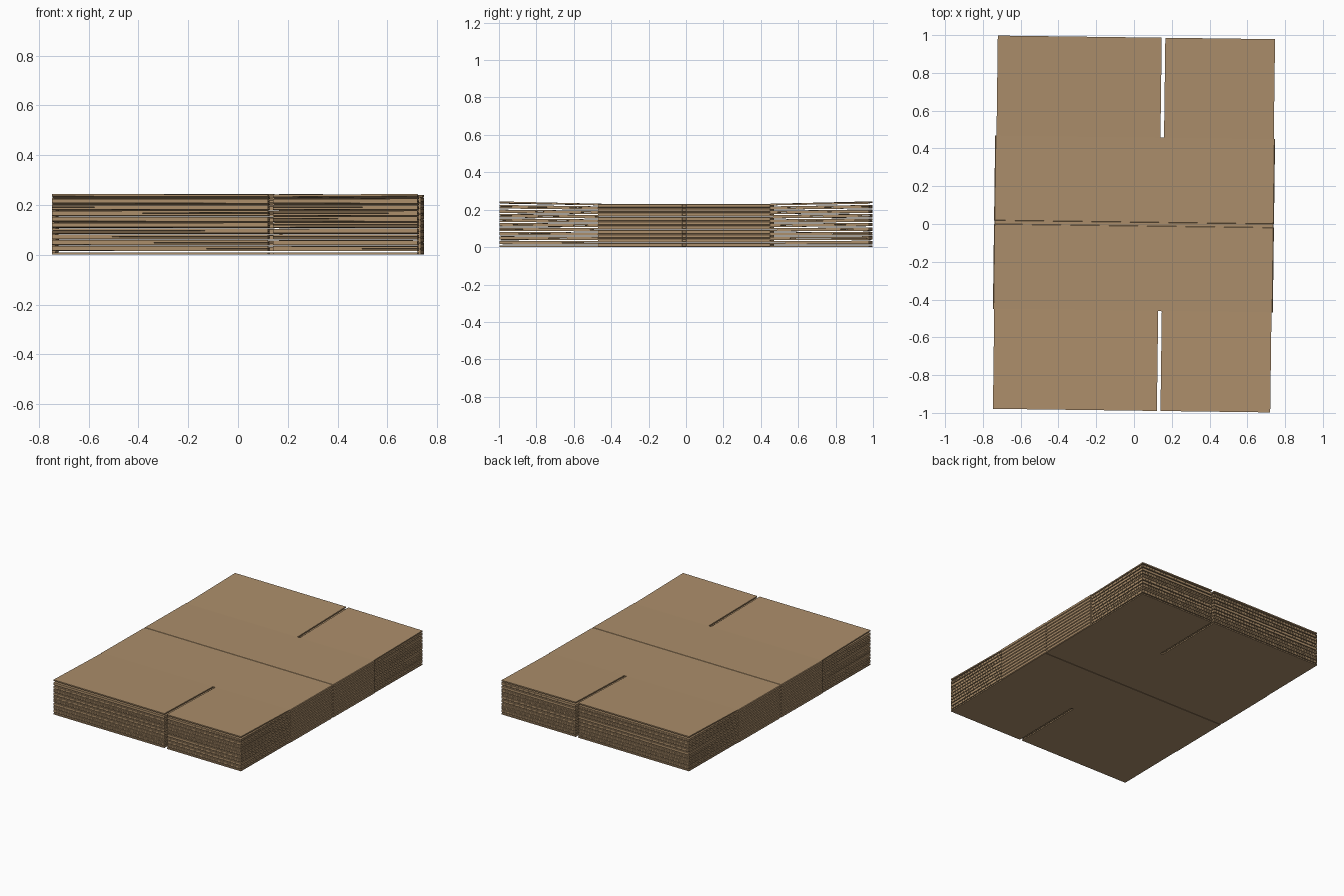
import bpy, bmesh, math, random

if "Cube" in bpy.data.objects:
    bpy.data.objects.remove(bpy.data.objects["Cube"])

random.seed(4)
BOXES = 10
PITCH = 0.0232        # height of one flattened box
T = 0.0085            # card thickness
HW, HL, FOLD = 0.734, 0.988, 0.46
SLIT = (0.134, 0.153)
YAW = -0.0130

card = bpy.data.materials.new("cardboard")
card.diffuse_color = (0.41, 0.27, 0.145, 1)
card.use_nodes = True
card.node_tree.nodes["Principled BSDF"].inputs["Base Color"].default_value = card.diffuse_color


def finish(bm, name):
    bmesh.ops.recalc_face_normals(bm, faces=bm.faces)
    mesh = bpy.data.meshes.new(name)
    bm.to_mesh(mesh)
    bm.free()
    mesh.materials.append(card)
    ob = bpy.data.objects.new(name, mesh)
    ob.rotation_euler.z = YAW
    bpy.context.collection.objects.link(ob)
    return ob


def ring(bm, y, z0, inset):
    """Outer and inner outline of the flattened tube at one y station."""
    w, lo, hi, c = HW + 0.007 - inset, z0 + 0.0003 + inset, z0 + PITCH - 0.0003 - inset, 0.004
    outer = [(-w + c, lo), (w - c, lo), (w, lo + c), (w, hi - c),
             (w - c, hi), (-w + c, hi), (-w, hi - c), (-w, lo + c)]
    a, l, h = HW - T, z0 + T, z0 + PITCH - T
    m = (l + h) / 2
    inner = [(-a, l), (a, l), (a + 0.002, m), (a + 0.002, m),
             (a, h), (-a, h), (-a - 0.002, m), (-a - 0.002, m)]
    return [[bm.verts.new((x, y, z)) for x, z in loop] for loop in (outer, inner)]


def body(name, z0):
    # Flattened sleeve with a shallow crease round the middle
    bm = bmesh.new()
    stations = [(-FOLD, 0), (-0.011, 0), (-0.009, 0.0015), (0.009, 0.0015), (0.011, 0), (FOLD, 0)]
    rings = [ring(bm, y, z0, i) for y, i in stations]
    n = 8
    for r, s in zip(rings, rings[1:]):
        for k in (0, 1):
            for i in range(n):
                j = (i + 1) % n
                bm.faces.new((r[k][i], r[k][j], s[k][j], s[k][i]))
    for r in (rings[0], rings[-1]):
        for i in range(n):
            j = (i + 1) % n
            bm.faces.new((r[0][i], r[0][j], r[1][j], r[1][i]))
    bmesh.ops.remove_doubles(bm, verts=bm.verts, dist=0.00001)
    finish(bm, name)


def flap(name, x0, x1, side, z, lifts):
    # Thin card hinged on the body, its two free corners lifted separately
    bm = bmesh.new()
    bmesh.ops.create_cube(bm, size=1)
    for v in bm.verts:
        right, tip, top = v.co.x > 0, v.co.y > 0, v.co.z > 0
        v.co.x = x1 if right else x0
        v.co.y = side * (HL if tip else FOLD - 0.002)
        v.co.z = z + (T if top else 0) + (lifts[right] if tip else 0)
    finish(bm, name)


for b in range(BOXES):
    z0 = b * PITCH
    body(f"box_body_{b + 1}", z0)
    for layer, z in (("lower", z0 + 0.0003), ("upper", z0 + PITCH - T - 0.0003)):
        for side, end in ((-1, "front"), (1, "back")):
            for part, x0, x1 in (("wide", -HW, SLIT[0]), ("narrow", SLIT[1], HW)):
                base = 0.028 * z          # the pile fans out slightly upwards
                lifts = [base + random.uniform(0, 0.002) for _ in range(2)]
                if b == 0 and layer == "lower":
                    lifts = [0, 0]
                if b == BOXES - 1 and layer == "upper":
                    lifts = [random.uniform(0.008, 0.013) for _ in range(2)]
                flap(f"{end}_{layer}_{part}_flap_{b + 1}", x0, x1, side, z, lifts)
